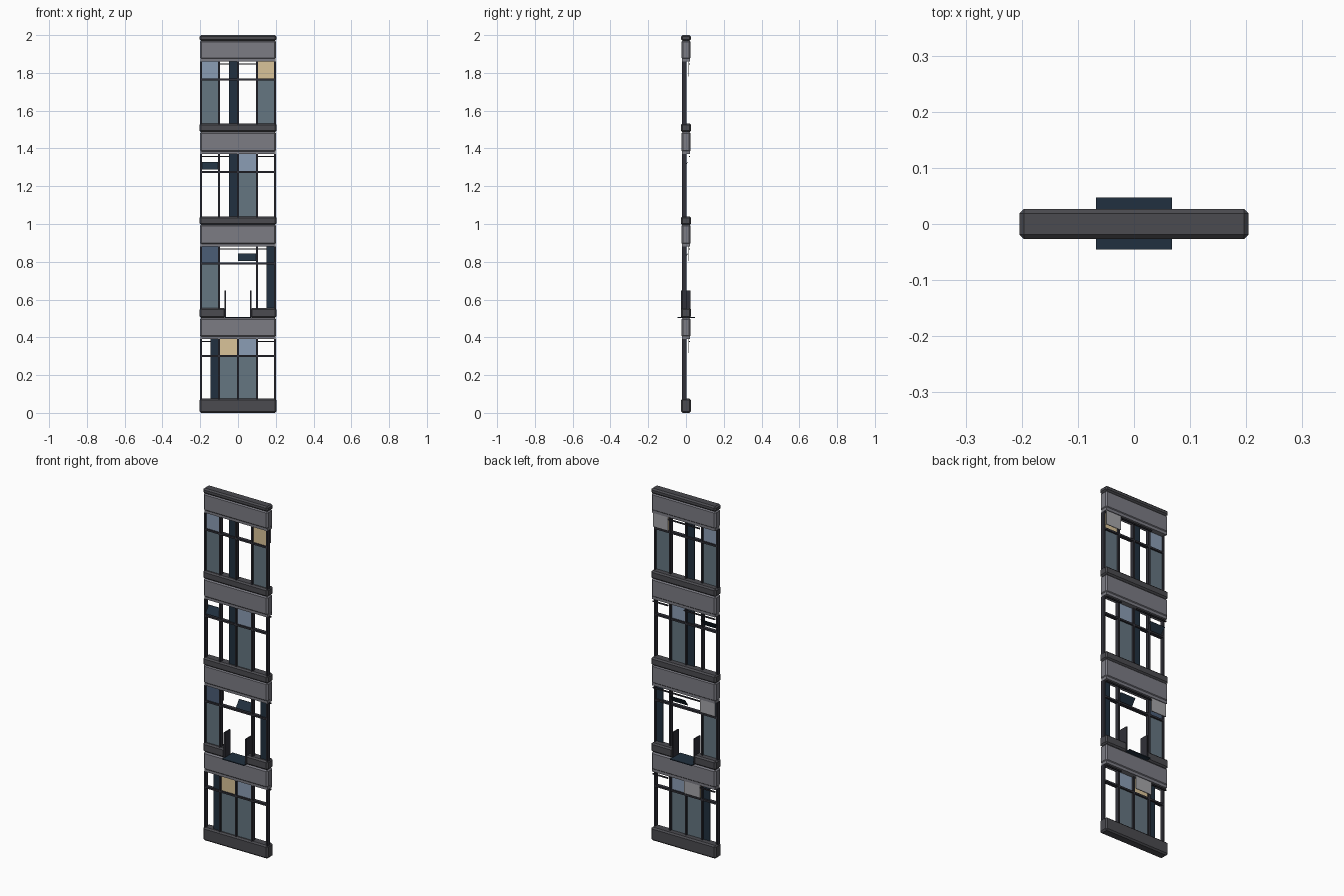
import bpy

if "Cube" in bpy.data.objects:
    bpy.data.objects.remove(bpy.data.objects["Cube"])

def mat(name, r, g, b):
    m = bpy.data.materials.new(name)
    m.diffuse_color = (r, g, b, 1)
    m.use_nodes = True
    m.node_tree.nodes["Principled BSDF"].inputs["Base Color"].default_value = m.diffuse_color
    return m

STONE = mat("stone", 0.20, 0.20, 0.23)
DARK = mat("dark_stone", 0.07, 0.07, 0.08)
FRAME = mat("frame", 0.03, 0.03, 0.04)
GLASS = mat("glass", 0.13, 0.18, 0.22)
BLUE = mat("blue_glass", 0.26, 0.34, 0.46)
NAVY = mat("navy_glass", 0.07, 0.11, 0.18)
CURTAIN = mat("open_sash", 0.015, 0.03, 0.05)
TAN = mat("tan_blind", 0.70, 0.55, 0.32)
BACK = mat("blind_backing", 0.38, 0.38, 0.40)


def box(name, x, y, z, m, bevel=0):
    """Box from (min, max) ranges, with optional chamfer."""
    bpy.ops.mesh.primitive_cube_add(size=1, location=[sum(r) / 2 for r in (x, y, z)])
    o = bpy.context.object
    o.name = name
    o.scale = [r[1] - r[0] for r in (x, y, z)]
    bpy.ops.object.transform_apply(location=False, rotation=False, scale=True)
    o.data.materials.append(m)
    if bevel:
        b = o.modifiers.new("chamfer", 'BEVEL')
        b.width = bevel
        b.segments = 1
    return o


def slanted_pane(name, x, y, z, m):
    """Thin pane leaning outwards at its lower edge."""
    t = 0.003
    pts = [(xx, yy + d, zz) for d in (0, t) for xx, yy, zz in
           ((x[0], y[0], z[0]), (x[1], y[0], z[0]), (x[1], y[1], z[1]), (x[0], y[1], z[1]))]
    me = bpy.data.meshes.new(name)
    me.from_pydata(pts, [], [(0, 1, 2, 3), (7, 6, 5, 4), (0, 4, 5, 1),
                             (1, 5, 6, 2), (2, 6, 7, 3), (3, 7, 4, 0)])
    me.materials.append(m)
    bpy.context.collection.objects.link(bpy.data.objects.new(name, me))


# Each storey: window bottom, transom, window top, next band top
storeys = [(0.07, 0.302, 0.39, 0.503), (0.545, 0.79, 0.88, 0.998),
           (1.035, 1.275, 1.37, 1.488), (1.525, 1.765, 1.86, 1.972)]
BAY = [(-0.195, -0.1), (-0.1, 0), (0, 0.1), (0.1, 0.195)]
# Glazed bays: bay index -> upper pane material
glazed = [{1: TAN, 2: BLUE}, {0: NAVY}, {2: BLUE}, {0: BLUE, 3: TAN}]
# Narrow open sashes and blind rails (x ranges)
sash = [(-0.145, -0.1), (0.15, 0.193), (-0.047, 0), (-0.047, 0)]
rails = [[(-0.195, -0.1), (0.1, 0.195)], [(-0.1, 0.195)],
         [(-0.195, 0), (0.1, 0.195)], [(-0.1, 0.1)]]

for i, (z0, zt, z1, zb) in enumerate(storeys):
    n = f"_{i + 1}"
    # Stone band above the windows, with a set-back lower lip
    box("spandrel" + n, (-0.202, 0.202), (-0.025, 0.025), (z1 + 0.012, zb), STONE, 0.008)
    box("spandrel_lip" + n, (-0.198, 0.198), (-0.02, 0.021), (z1, z1 + 0.02), STONE)
    # Mullions and transom
    for x in (-0.195, -0.1, 0, 0.1, 0.195):
        if i == 1 and x == 0:
            continue
        box("mullion" + n, (x - 0.005, x + 0.005), (-0.021, 0.002), (z0, z1), FRAME)
    box("transom" + n, (-0.2, 0.2), (-0.02, 0.001), (zt - 0.005, zt + 0.005), FRAME)
    for r in rails[i]:
        box("blind_rail" + n, r, (0.015, 0.021), (z1 - 0.016, z1 - 0.009), FRAME)
    # Panes
    for b, m in glazed[i].items():
        box("lower_pane" + n, BAY[b], (-0.012, -0.008), (z0, zt), GLASS)
        box("upper_pane" + n, BAY[b], (-0.012, -0.008), (zt, z1), m)
        if m in (TAN, NAVY):
            box("blind" + n, BAY[b], (0.013, 0.017), (zt + 0.015, z1), BACK)
    box("open_sash" + n, sash[i], (-0.012, -0.008), (z0, z1), CURTAIN)

# Tilted vents
slanted_pane("vent_2", (0, 0.095), (-0.02, 0.008), (0.803, 0.843), CURTAIN)
slanted_pane("vent_3", (-0.195, -0.1), (-0.02, 0.008), (1.288, 1.328), CURTAIN)

# Dark sills, base and cap
for name, a, b in (("base_sill", 0.0, 0.075), ("sill_3", 0.995, 1.04),
                   ("sill_4", 1.487, 1.532), ("cap", 1.97, 2.0)):
    box(name, (-0.204, 0.204), (-0.027, 0.027), (a, b), DARK, 0.008)

# Balcony doorway: split sill, side walls and floor plate
for s in (-1, 1):
    box("sill_2", sorted((s * 0.066, s * 0.204)), (-0.027, 0.027), (0.503, 0.555), DARK, 0.008)
    box("balcony_side", sorted((s * 0.064, s * 0.071)), (-0.027, 0.024), (0.503, 0.648), FRAME)
box("balcony_floor", (-0.068, 0.068), (-0.045, 0.047), (0.502, 0.507), CURTAIN)
